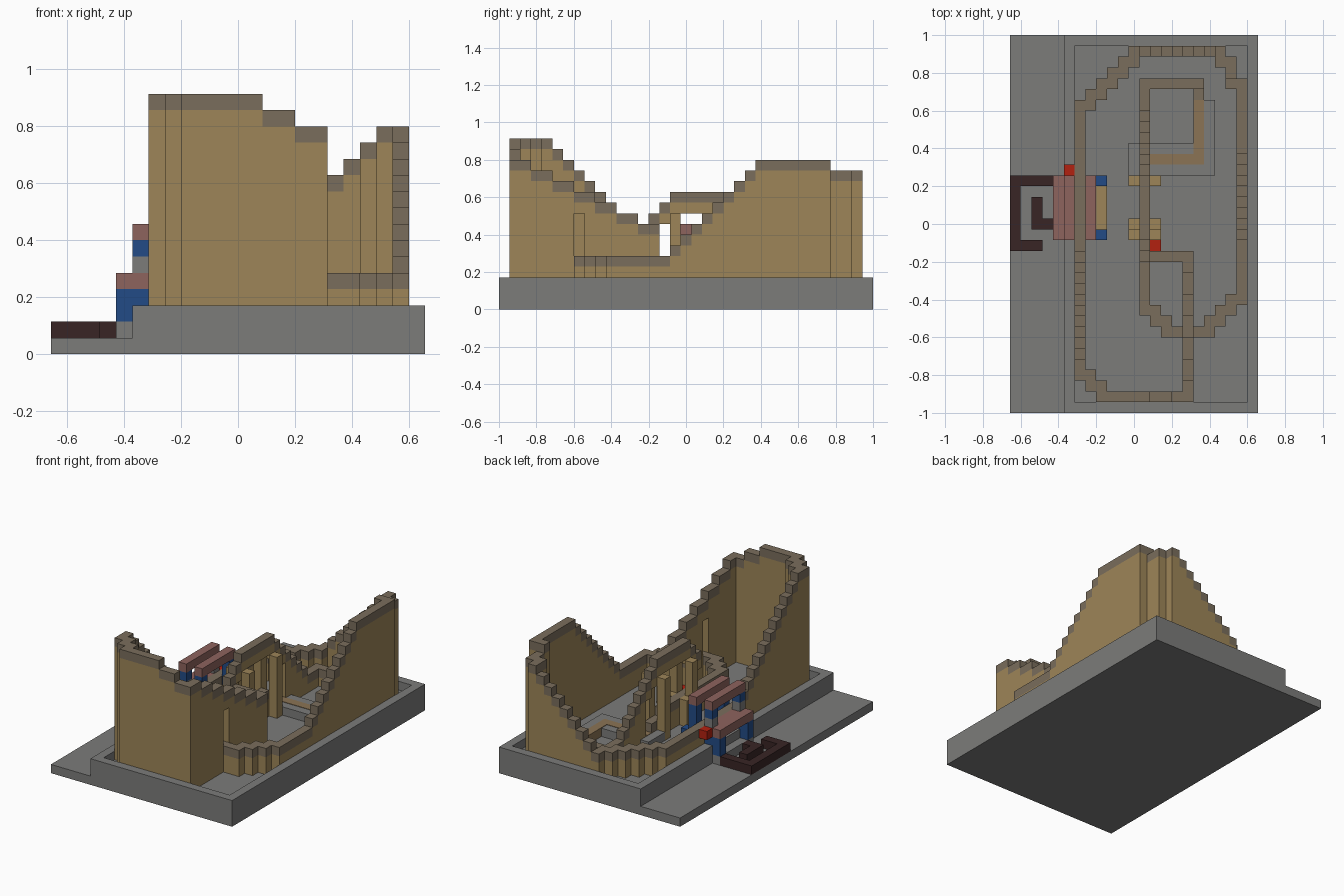
import bpy, bmesh
from mathutils import Matrix, Vector

cube = bpy.data.objects.get("Cube")
if cube:
    bpy.data.objects.remove(cube, do_unlink=True)

U = 2 / 35                      # size of one block
ORIGIN = Vector((-11.5 * U, -1, 0))


def material(name, r, g, b):
    m = bpy.data.materials.new(name)
    m.use_nodes = True
    m.diffuse_color = (r, g, b, 1)
    m.node_tree.nodes["Principled BSDF"].inputs["Base Color"].default_value = (r, g, b, 1)
    return m


STONE = material("stone grey", .2, .2, .195)
WOOD = material("tan wood", .34, .235, .098)
RAIL = material("rail brown", .195, .155, .107)
SUNK = material("sunken rail tan", .26, .175, .09)
ROOF = material("roof pink", .27, .125, .11)
BLUE = material("blue", .016, .07, .24)
DARK = material("dark brown", .04, .018, .018)
RED = material("red", .45, .015, .005)


def blocks(name, mat, boxes):
    """One object from boxes given as block ranges x0, x1, y0, y1, z0, z1."""
    bm = bmesh.new()
    for x0, x1, y0, y1, z0, z1 in boxes:
        mid = Vector((x0 + x1, y0 + y1, z0 + z1)) * U / 2 + ORIGIN
        size = Vector((x1 - x0, y1 - y0, z1 - z0)) * U
        bmesh.ops.create_cube(bm, size=1, matrix=Matrix.Translation(mid) @ Matrix.Diagonal(size).to_4x4())
    me = bpy.data.meshes.new(name)
    bm.to_mesh(me)
    bm.free()
    me.materials.append(mat)
    ob = bpy.data.objects.new(name, me)
    bpy.context.collection.objects.link(ob)


def cell(i, j, z0, z1):
    return (i, i + 1, j, j + 1, z0, z1)


def trace(points, y_first):
    """Walk block by block through way points (column, row, top height)."""
    path = [points[0]]
    for (ax, ay, ah), (bx, by, bh) in zip(points, points[1:]):
        x, y = ax, ay
        total = abs(bx - ax) + abs(by - ay)
        go_y = y_first
        for n in range(1, total + 1):
            if (go_y and y != by) or x == bx:
                y += 1 if by > y else -1
            else:
                x += 1 if bx > x else -1
            go_y = not go_y
            path.append((x, y, int(ah + (bh - ah) * n / total + .5)))
    return path


# Stone base with sunken floor and rim
blocks("ground_slab", STONE, [(0, 23, 0, 35, 0, 1)])
blocks("floor", STONE, [(6, 22, 1, 34, 1, 2)])
blocks("rim", STONE, [(5, 6, 0, 35, 1, 3), (22, 23, 0, 35, 1, 3),
                      (6, 22, 0, 1, 1, 3), (6, 22, 34, 35, 1, 3)])
blocks("tunnel_cover", STONE, [(17, 19, 22, 29, 2, 2.95), (11, 17, 22, 25, 2, 2.95)])

# Track: big hill, raised inner run, then the low curve and back hill
hill = trace([(6, 28, 5), (6, 15, 5), (6, 4, 16), (6, 3, 16), (8, 1, 16),
              (12, 1, 16), (13, 1, 15), (14, 1, 15), (15, 1, 14), (16, 2, 14),
              (16, 3, 13), (16, 4, 13), (16, 5, 12), (16, 13, 8), (16, 14, 8),
              (13, 14, 8), (12, 14, 9), (12, 16, 11), (12, 21, 11),
              (12, 28, 4), (12, 30, 4), (17, 30, 4), (17, 29, 3)], False)
dip = trace([(12, 22, 4), (12, 21, 4), (12, 20, 5), (12, 9, 5), (14, 7, 5)], False)
rise = trace([(15, 7, 5), (18, 7, 5), (21, 10, 5), (21, 15, 5), (21, 24, 14),
              (21, 30, 14), (20, 30, 14), (20, 31, 13), (19, 33, 13),
              (18, 33, 12), (11, 33, 5), (7, 28, 5)], True)


def support(i, j, h):
    low = 2
    if i == 12 and 14 <= j <= 23 and h > 5:
        low = h - 2             # raised run stays open below
    if i == 16 and j == 7 and h > 5:
        low = 9                 # doorway for the low track
    return cell(i, j, low, h - 1)


for name, path in (("hill", hill), ("dip", dip), ("rise", rise)):
    blocks(name + "_track", RAIL, [cell(i, j, h - 1, h) for i, j, h in path])
    blocks(name + "_supports", WOOD, [support(*c) for c in path if c[2] > 3])
blocks("sunken_track", SUNK, [(17, 18, 23, 29, 2, 3), (12, 17, 23, 24, 2, 3)])

# Posts beside the raised run
blocks("posts", WOOD, [cell(i, j, 2, 9) for i in (11, 13) for j in (16, 21)]
       + [cell(i, 17, 2, 5) for i in (11, 13)])

# Station gate: steps, blue pillars and roof beams
blocks("station_step", STONE, [(4, 5, 16, 22, 1, 2)]
       + [cell(5, j, 5, 6) for j in (16, 21)])
blocks("station_floor", WOOD, [(8, 9, 17, 21, 2, 3)])
pillars = []
for j in (16, 21):
    pillars += [cell(4, j, 2, 4), cell(5, j, 3, 4), cell(5, j, 6, 7),
                cell(7, j, 2, 7), cell(8, j, 2, 4)]
blocks("station_pillars", BLUE, pillars)
blocks("station_roof", ROOF, [(4, 6, 16, 22, 4, 5), (5, 6, 16, 22, 7, 8), (7, 8, 16, 22, 7, 8)])

# Queue rails on the low ledge
blocks("queue_rails", DARK, [(0, 4, 21, 22, 1, 2), (0, 1, 16, 21, 1, 2), (0, 3, 15, 16, 1, 2),
                             (2, 3, 18, 20, 1, 2), (2, 4, 17, 18, 1, 2)])

# Red signal blocks
blocks("signals", RED, [cell(5, 22, 4, 5), cell(13, 15, 2, 5)])
